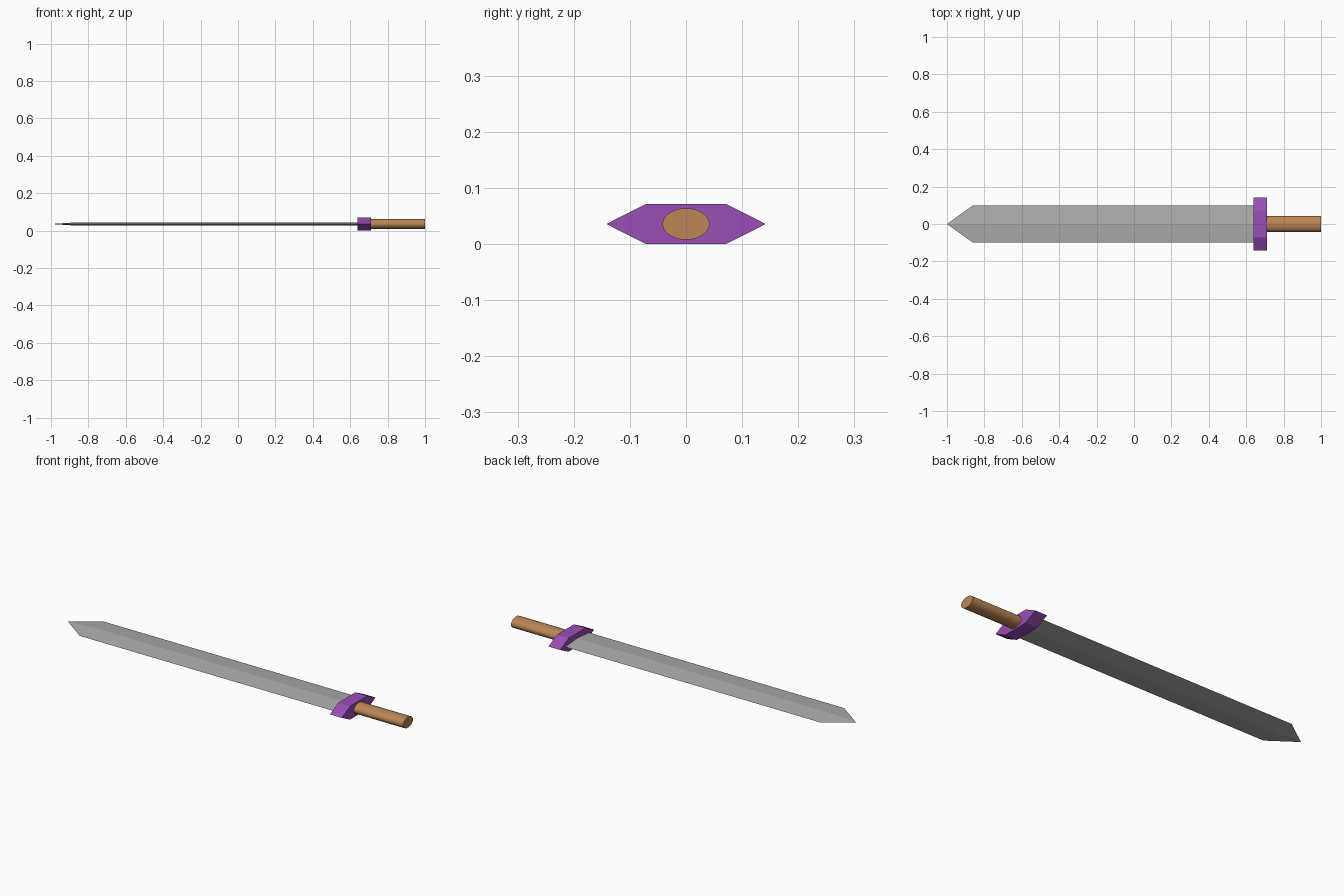
import bpy, bmesh, math

if "Cube" in bpy.data.objects:
    bpy.data.objects.remove(bpy.data.objects["Cube"])

ZC = 0.037  # centre line height


def material(name, rgb):
    m = bpy.data.materials.new(name)
    m.diffuse_color = (*rgb, 1)
    m.use_nodes = True
    m.node_tree.nodes["Principled BSDF"].inputs["Base Color"].default_value = m.diffuse_color
    return m


def loft(name, sections, mat):
    """Join rings of (x, y, z) points along x; a one-point ring makes a tip."""
    bm = bmesh.new()
    rings = [[bm.verts.new(p) for p in s] for s in sections]
    for a, b in zip(rings, rings[1:]):
        n = max(len(a), len(b))
        for i in range(n):
            j = (i + 1) % n
            if len(a) == 1:
                bm.faces.new((a[0], b[i], b[j]))
            else:
                bm.faces.new((a[i], b[i], b[j], a[j]))
    for r in (rings[0], rings[-1]):
        if len(r) > 2:
            bm.faces.new(r)
    bmesh.ops.recalc_face_normals(bm, faces=bm.faces)
    mesh = bpy.data.meshes.new(name)
    bm.to_mesh(mesh)
    bm.free()
    mesh.materials.append(mat)
    obj = bpy.data.objects.new(name, mesh)
    bpy.context.collection.objects.link(obj)
    return obj


def ring(x, profile):
    return [(x, y, ZC + z) for y, z in profile]


steel = material("steel grey", (0.42, 0.42, 0.42))
purple = material("purple", (0.32, 0.075, 0.47))
leather = material("brown", (0.50, 0.235, 0.09))

# Blade: flat diamond section running to a point
diamond = [(-0.1, 0), (0, 0.009), (0.1, 0), (0, -0.009)]
loft("blade", [ring(-1, [(0, 0)]), ring(-0.86, diamond), ring(0.66, diamond)], steel)

# Guard: wide hexagonal block
hexagon = [(-0.142, 0), (-0.072, 0.0355), (0.072, 0.0355),
           (0.142, 0), (0.072, -0.0355), (-0.072, -0.0355)]
loft("guard", [ring(0.64, hexagon), ring(0.71, hexagon)], purple)

# Handle: oval grip
oval = [(0.042 * math.cos(math.tau * i / 32), 0.028 * math.sin(math.tau * i / 32))
        for i in range(32)]
handle = loft("handle", [ring(0.70, oval), ring(1.0, oval)], leather)

for o in bpy.data.objects:
    o.select_set(o == handle)
bpy.context.view_layer.objects.active = handle
bpy.ops.object.shade_smooth_by_angle(angle=math.radians(30))

# Rest the guard exactly on the ground
for o in bpy.data.objects:
    o.location.z = 0.0355 - ZC
